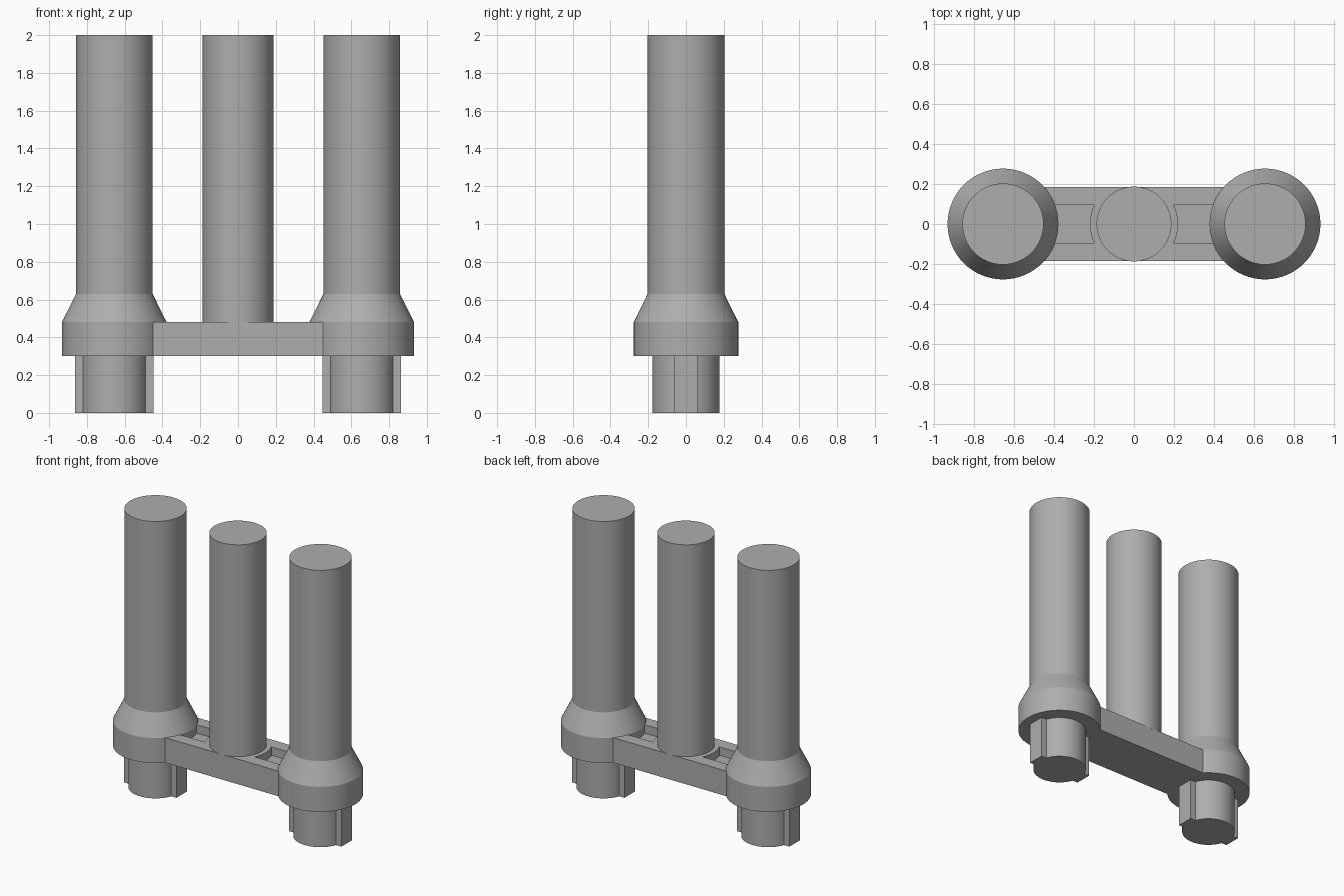
import bpy, bmesh
from math import sin, cos, asin, pi, radians

cube = bpy.data.objects.get("Cube")
if cube:
    bpy.data.objects.remove(cube, do_unlink=True)

CX = 0.655              # distance of the outer columns from the centre
COLLAR_R = 0.277
BAR_Y, BAR_Z, BAR_TOP = 0.186, 0.30, 0.48

grey = bpy.data.materials.new("plain_grey")
grey.use_nodes = True
colour = (0.42, 0.42, 0.42, 1)
grey.diffuse_color = colour
grey.node_tree.nodes["Principled BSDF"].inputs["Base Color"].default_value = colour


def arc(cx, r, a0, a1, n):
    return [(cx + r * cos(a0 + (a1 - a0) * i / n), r * sin(a0 + (a1 - a0) * i / n))
            for i in range(n + 1)]


def finish(name, bm, smooth=True):
    bmesh.ops.recalc_face_normals(bm, faces=bm.faces)
    mesh = bpy.data.meshes.new(name)
    bm.to_mesh(mesh)
    bm.free()
    obj = bpy.data.objects.new(name, mesh)
    bpy.context.collection.objects.link(obj)
    mesh.materials.append(grey)
    if smooth:
        shade(obj)
    return obj


def shade(obj):
    bpy.ops.object.select_all(action='DESELECT')
    obj.select_set(True)
    bpy.context.view_layer.objects.active = obj
    bpy.ops.object.shade_smooth_by_angle(angle=radians(25))


def lathe(name, x, profile, sides=64):
    """Stack rings of (radius, height) and cap both ends."""
    bm = bmesh.new()
    rings = [[bm.verts.new((px, py, z)) for px, py in arc(x, r, 0, 2 * pi, sides)[:-1]]
             for r, z in profile]
    for low, high in zip(rings, rings[1:]):
        for i in range(sides):
            j = (i + 1) % sides
            bm.faces.new((low[i], low[j], high[j], high[i]))
    bm.faces.new(rings[0])
    bm.faces.new(rings[-1])
    return finish(name, bm)


def prism(name, outline, z0, z1, smooth=True):
    """Extrude a flat outline between two heights."""
    bm = bmesh.new()
    base = bm.faces.new([bm.verts.new((x, y, z0)) for x, y in outline])
    top = bmesh.ops.extrude_face_region(bm, geom=[base])["geom"]
    for v in top:
        if isinstance(v, bmesh.types.BMVert):
            v.co.z = z1
    return finish(name, bm, smooth)


def flip(points):
    return [(-x, -y) for x, y in points]


# Outer columns with flared collars, and keyed plugs below
PLUG_R, KEY_X, KEY_Y = 0.177, 0.208, 0.06
a = asin(KEY_Y / PLUG_R)
half = [(KEY_X, -KEY_Y), (KEY_X, KEY_Y)] + arc(0, PLUG_R, a, pi - a, 28)
plug = half + flip(half)
for side, s in (("left", 1), ("right", -1)):
    lathe(side + "_column", s * CX,
          [(COLLAR_R, BAR_Z), (COLLAR_R, BAR_TOP), (0.203, 0.63), (0.203, 2.0)])
    prism(side + "_keyed_plug", [(x + s * CX, y) for x, y in plug], 0, BAR_Z)

# Centre column
lathe("centre_column", 0, [(0.187, BAR_TOP), (0.187, 2.0)])

# Connecting bar, its ends hollowed to fit the collars
b = asin(BAR_Y / (COLLAR_R - 0.004))
end = arc(CX, COLLAR_R - 0.004, pi + b, pi - b, 16)
bar = prism("connecting_bar", end + flip(end), BAR_Z, BAR_TOP, smooth=False)

# Shallow pockets on either side of the centre column
POCKET_Y, HUB_R = 0.094, 0.22
c = asin(POCKET_Y / HUB_R)
pocket = [(0.52, -POCKET_Y)] + arc(0, HUB_R, -c, c, 12) + [(0.52, POCKET_Y)]
for side, outline in (("left", pocket), ("right", flip(pocket))):
    cutter = prism(side + "_pocket_cutter", outline, 0.42, 0.6, smooth=False)
    cutter.hide_render = True
    cutter.hide_set(True)
    cut = bar.modifiers.new(side + "_pocket", 'BOOLEAN')
    cut.operation = 'DIFFERENCE'
    cut.solver = 'EXACT'
    cut.object = cutter

# Bake the cuts so the helpers can go
bpy.context.view_layer.update()
baked = bpy.data.meshes.new_from_object(bar.evaluated_get(bpy.context.evaluated_depsgraph_get()))
bar.modifiers.clear()
bar.data = baked
for side in ("left", "right"):
    bpy.data.objects.remove(bpy.data.objects[side + "_pocket_cutter"], do_unlink=True)
shade(bar)
